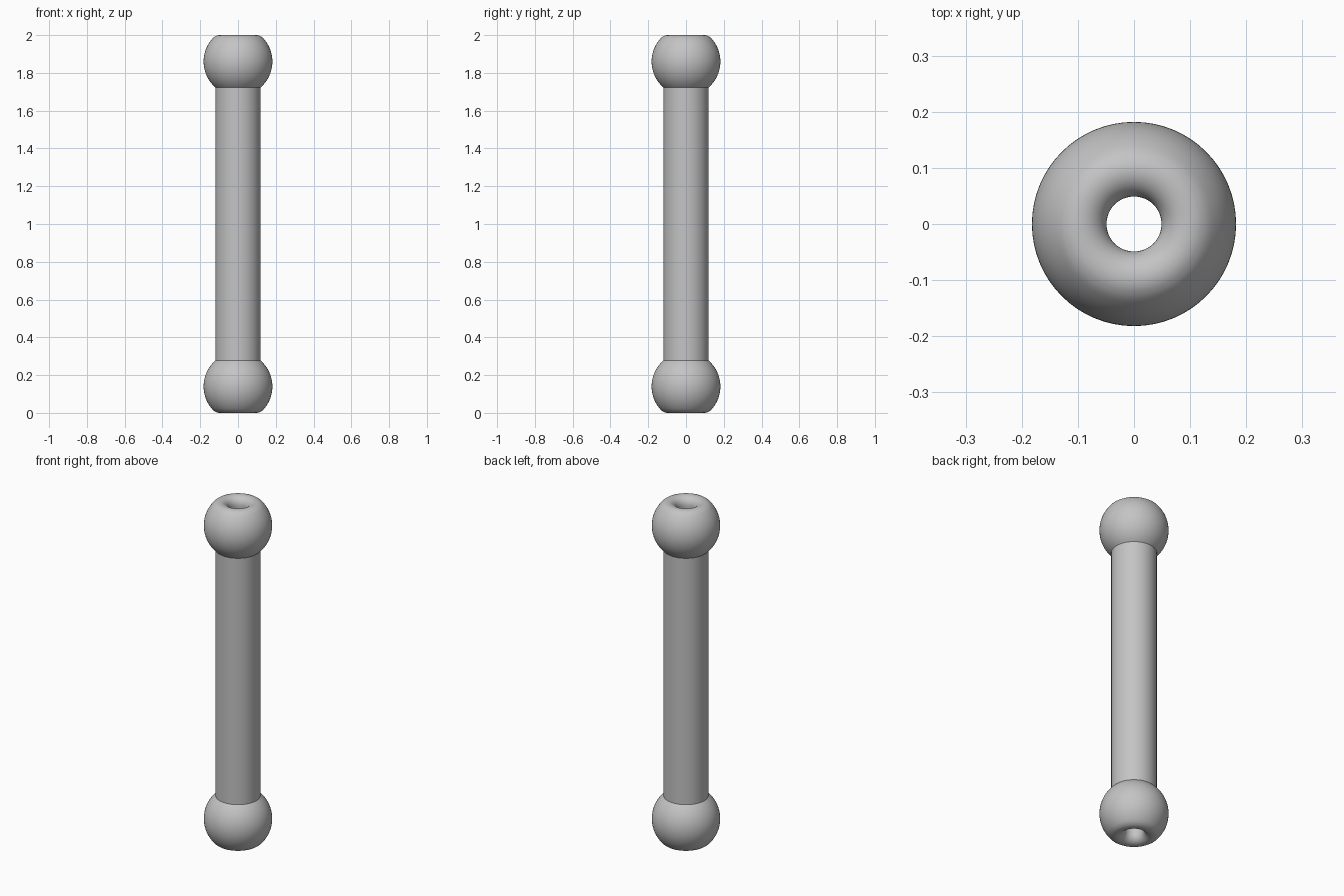
import bpy, bmesh
from math import sin, cos, radians, atan2, hypot, asin, pi

cube = bpy.data.objects.get("Cube")
if cube:
    bpy.data.objects.remove(cube, do_unlink=True)

SEGMENTS = 64
HEIGHT = 2.0
BALL_R, BALL_Z = 0.182, 0.14      # ball radius and distance of its centre from the end
BAR_R, BORE_R, LIP_R = 0.12, 0.049, 0.0475

grey = bpy.data.materials.new("plain grey")
grey.use_nodes = True
colour = (0.55, 0.55, 0.55, 1)
grey.diffuse_color = colour
grey.node_tree.nodes["Principled BSDF"].inputs["Base Color"].default_value = colour


def arc(cx, cz, radius, start, end, steps):
    """Points (r, z) on a circular arc."""
    angles = [start + (end - start) * i / steps for i in range(steps + 1)]
    return [(cx + radius * cos(a), cz + radius * sin(a)) for a in angles]


def lathe(name, profile):
    """Turn an (r, z) profile about the z axis."""
    bm = bmesh.new()
    rings = []
    for r, z in profile:
        rings.append([bm.verts.new((r * cos(2 * pi * i / SEGMENTS),
                                    r * sin(2 * pi * i / SEGMENTS), z))
                      for i in range(SEGMENTS)])
    for low, high in zip(rings, rings[1:]):
        for i in range(SEGMENTS):
            j = (i + 1) % SEGMENTS
            bm.faces.new((low[i], low[j], high[j], high[i]))
    mesh = bpy.data.meshes.new(name)
    bm.to_mesh(mesh)
    bm.free()
    mesh.materials.append(grey)
    obj = bpy.data.objects.new(name, mesh)
    bpy.context.collection.objects.link(obj)
    bpy.ops.object.select_all(action="DESELECT")
    obj.select_set(True)
    bpy.context.view_layer.objects.active = obj
    bpy.ops.object.shade_smooth_by_angle(angle=radians(35))
    return obj


# Ball profile: from the bar outwards and up, then over a rounded lip into the bore
lip_r, lip_z = BORE_R + LIP_R, BALL_Z - LIP_R
join = atan2(lip_z, lip_r)
neck = -asin(hypot(0, (BALL_R ** 2 - BAR_R ** 2) ** 0.5) / BALL_R)
ball = arc(0, 0, BALL_R, neck, join, 24)
lip = arc(lip_r, lip_z, LIP_R, join, pi, 16)
profile = ball + lip[1:]
neck_z = HEIGHT - BALL_Z + ball[0][1]
bore_z = HEIGHT - BALL_Z + lip_z

# Rounded ends, the lower one mirrored
lathe("top_ball", [(r, HEIGHT - BALL_Z + z) for r, z in profile])
lathe("bottom_ball", [(r, BALL_Z - z) for r, z in reversed(profile)])

# Straight bar and the bore running through it
lathe("bar", [(BAR_R, HEIGHT - neck_z), (BAR_R, neck_z)])
lathe("bore", [(BORE_R, bore_z), (BORE_R, HEIGHT - bore_z)])
